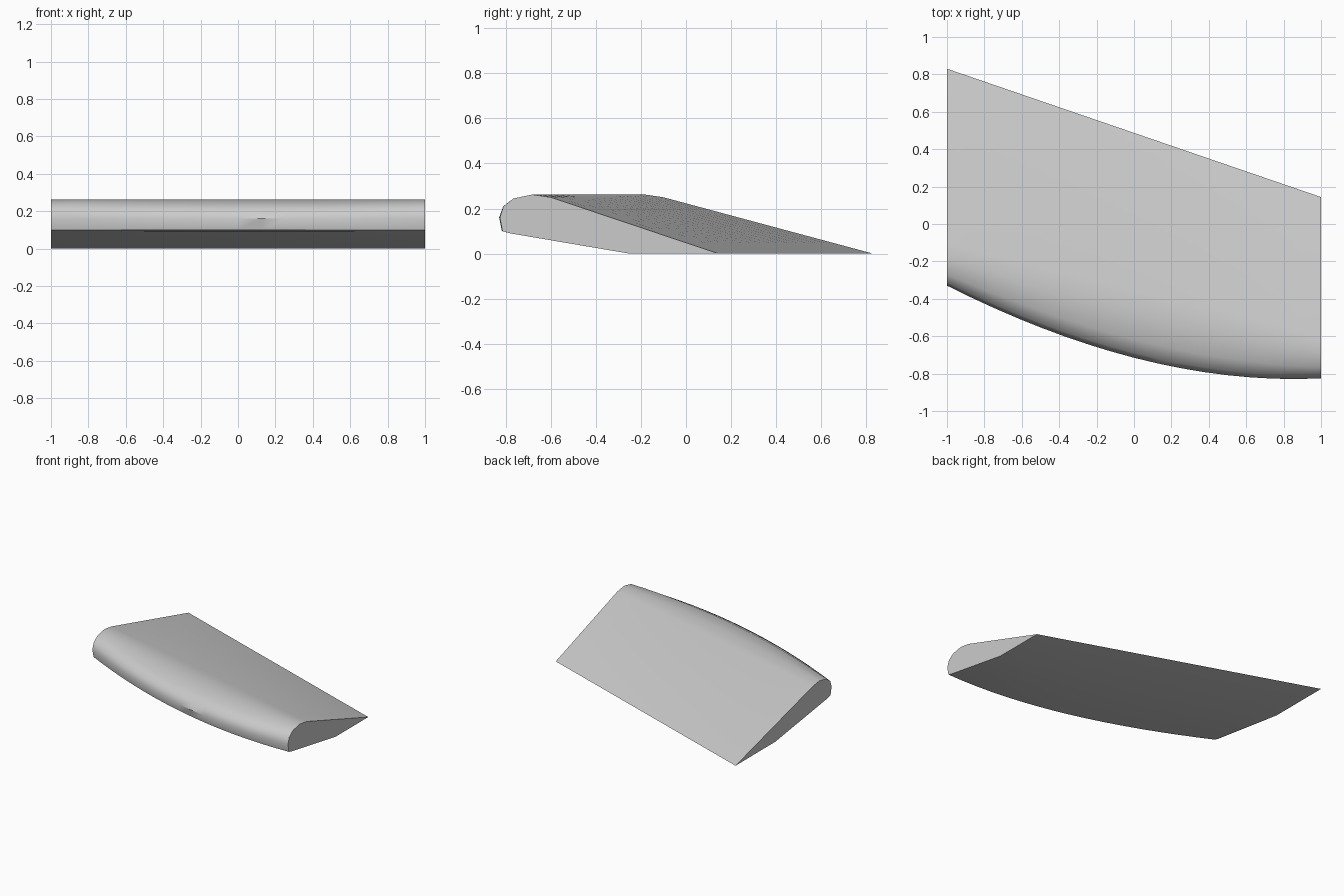
import bpy
import bmesh
import math

cube = bpy.data.objects.get("Cube")
if cube:
    bpy.data.objects.remove(cube, do_unlink=True)

# Single plain grey skin
grey = bpy.data.materials.new("plain_grey")
grey.use_nodes = True
grey.diffuse_color = (0.6, 0.6, 0.6, 1)
grey.node_tree.nodes["Principled BSDF"].inputs["Base Color"].default_value = (0.6, 0.6, 0.6, 1)

# Nose profile: (fraction from leading edge to crest line, height)
NOSE = [(0, 0.16), (0.07, 0.21), (0.27, 0.245), (0.64, 0.262), (1, 0.25)]
# Belly profile: (fraction from leading edge to flat underside, height)
BELLY = [(1, 0), (0.08, 0.09), (0.02, 0.1)]
STATIONS = 16


def section(x):
    """Aerofoil outline at one span position."""
    lead = -0.715 - 0.258 * x + 0.1375 * x ** 2 + 0.01 * x ** 3
    crest = -0.35 - 0.25 * x
    flat = 0.05 - 0.3 * x
    trail = 0.487 - 0.343 * x
    top = [(x, lead + f * (crest - lead), z) for f, z in NOSE]
    under = [(x, lead + f * (flat - lead), z) for f, z in BELLY]
    return top + [(x, trail, 0)] + under


# Loft the swept wing between its two flat ends
bm = bmesh.new()
rings = [[bm.verts.new(p) for p in section(-1 + 2 * i / STATIONS)]
         for i in range(STATIONS + 1)]
for a, b in zip(rings, rings[1:]):
    for j in range(len(a)):
        k = (j + 1) % len(a)
        bm.faces.new((a[j], a[k], b[k], b[j]))
bm.faces.new(rings[0])
bm.faces.new(rings[-1])
bmesh.ops.recalc_face_normals(bm, faces=bm.faces)

mesh = bpy.data.meshes.new("wing_panel")
bm.to_mesh(mesh)
bm.free()
mesh.materials.append(grey)
wing = bpy.data.objects.new("wing_panel", mesh)
bpy.context.collection.objects.link(wing)

# Round the nose, keep the end caps and trailing edge crisp
bpy.ops.object.select_all(action="DESELECT")
wing.select_set(True)
bpy.context.view_layer.objects.active = wing
bpy.ops.object.shade_smooth_by_angle(angle=math.radians(40))
